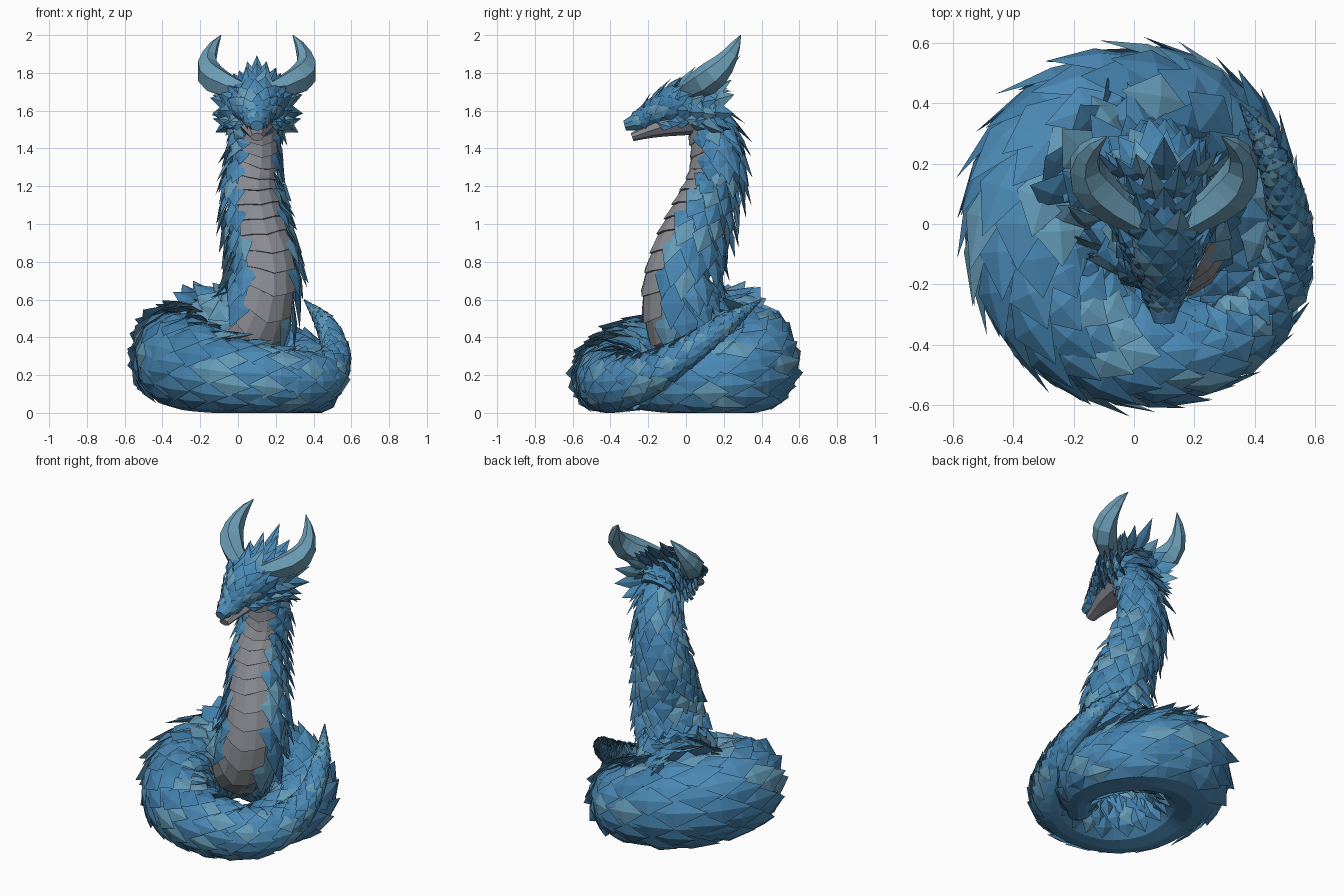
import bpy, bmesh, math, random
from mathutils import Vector as V

if "Cube" in bpy.data.objects:
    bpy.data.objects.remove(bpy.data.objects["Cube"])
random.seed(4)


def material(name, rgb):
    m = bpy.data.materials.new(name)
    m.diffuse_color = (*rgb, 1)
    m.use_nodes = True
    m.node_tree.nodes["Principled BSDF"].inputs["Base Color"].default_value = m.diffuse_color
    return m


BLUES = [material("blue_mid", (0.07, 0.25, 0.46)), material("blue_deep", (0.055, 0.215, 0.41)),
         material("blue_pale", (0.13, 0.33, 0.48))]
HORN = [material("horn_blue", (0.15, 0.34, 0.47))]
GREY = [material("belly_grey", (0.25, 0.26, 0.29))]
EYE = [material("eye_dark", (0.02, 0.04, 0.05))]


def finish(bm, name, mats):
    for v in bm.verts:
        v.co.z = max(v.co.z, 0)
    bmesh.ops.recalc_face_normals(bm, faces=bm.faces)
    me = bpy.data.meshes.new(name)
    bm.to_mesh(me)
    bm.free()
    for m in mats:
        me.materials.append(m)
    ob = bpy.data.objects.new(name, me)
    bpy.context.collection.objects.link(ob)
    return ob


class Path:
    """Smooth tapering body line; points are x, y, z, radius."""
    def __init__(self, pts, back, tall=1.0):
        self.back, self.tall = V(back), tall
        q = [V(p) for p in pts]
        q = [2 * q[0] - q[1]] + q + [2 * q[-1] - q[-2]]
        self.s = []
        for i in range(1, len(q) - 2):
            a, b, c, d = q[i - 1:i + 3]
            for k in range(20):
                t = k / 20
                self.s.append(0.5 * (2 * b + (c - a) * t + (2 * a - 5 * b + 4 * c - d) * t * t
                                     + (3 * b - a - 3 * c + d) * t ** 3))
        self.s.append(q[-2])
        self.cum = [0]
        for a, b in zip(self.s, self.s[1:]):
            self.cum.append(self.cum[-1] + (b.xyz - a.xyz).length)
        self.length = self.cum[-1]

    def at(self, d):
        d = min(max(d, 0), self.length)
        i = 0
        while i < len(self.s) - 2 and self.cum[i + 1] < d:
            i += 1
        f = (d - self.cum[i]) / max(self.cum[i + 1] - self.cum[i], 1e-6)
        p = self.s[i].lerp(self.s[i + 1], f)
        j, k = max(i - 2, 0), min(i + 3, len(self.s) - 1)
        t = (self.s[k].xyz - self.s[j].xyz).normalized()
        return p.xyz, max(p.w, 0.002), t

    def surf(self, d, th, extra=0):
        """Point and normal on the skin; th = 0 is the back, pi the belly."""
        p, r, t = self.at(d)
        up = (self.back - t * self.back.dot(t)).normalized()
        side = t.cross(up)
        n = up * math.cos(th) + side * math.sin(th)
        off = up * math.cos(th) * self.tall + side * math.sin(th)
        return p + off * r + n * extra, n


def tube(name, path, mats, rings=30, sides=12):
    bm = bmesh.new()
    rows = [[bm.verts.new(path.surf(path.length * i / rings, 2 * math.pi * k / sides)[0])
             for k in range(sides)] for i in range(rings + 1)]
    for a, b in zip(rows, rows[1:]):
        for k in range(sides):
            bm.faces.new((a[k], a[(k + 1) % sides], b[(k + 1) % sides], b[k]))
    bm.faces.new(rows[0])
    bm.faces.new(rows[-1])
    return finish(bm, name, mats)


def leaf(bm, p, tip, n, w, h):
    """One ridged, pointed scale."""
    t = tip - p
    b = t.cross(n).normalized() * w / 2
    a, l, r, m, u, e = [bm.verts.new(c) for c in (
        p, p + t * 0.5 + b, p + t * 0.5 - b, p + t * 0.5 + n * h, p + t * 0.5 - n * h * 0.5, tip)]
    tone = random.choice((0, 0, 1, 2))
    for f in ((a, l, m), (a, m, r), (l, e, m), (m, e, r), (a, u, l), (a, r, u), (l, u, e), (u, r, e)):
        bm.faces.new(f).material_index = tone


def scales(name, path, arc, size, lift, start=0.0, pack=0.62, clear=-1):
    """Staggered rows of scales along a body line; none hang below the clear height."""
    bm = bmesh.new()
    d, row = start, 0
    while d < path.length - 0.03:
        r = path.at(d)[1]
        L = size * r + 0.035
        gap = max(pack * L, 0.02)
        n_half = max(2, round(arc * r / gap))
        step = arc / n_half
        for k in range(-n_half, n_half + row % 2):
            th = (k + (0 if row % 2 else 0.5)) * step
            dd = d + random.uniform(-0.12, 0.12) * L
            p, n = path.surf(dd, th, -0.006)
            if p.z < clear and n.z < 0.1:
                continue
            # scales flatten out towards the underside and the tail tip
            up = lift * L * (0.6 + 0.4 * math.cos(th * 0.8)) * random.uniform(0.7, 1.25) * min(1, r / .11)
            tip, _ = path.surf(dd + L * 1.1, th + random.uniform(-.06, .06), up)
            leaf(bm, p, tip, n, step * r * 1.45, 0.11 * L)
        d += 0.45 * L
        row += 1
    return finish(bm, name, BLUES)


# Coiled body ending in the raised tail
coil = Path([(.2, -.27, .12, .09), (.36, -.08, .15, .135), (.36, .15, .165, .165), (.21, .33, .21, .195),
             (-.02, .36, .265, .215), (-.23, .265, .29, .225), (-.34, .02, .29, .21),
             (-.29, -.23, .245, .2), (-.1, -.395, .195, .172), (.14, -.425, .165, .148),
             (.35, -.345, .15, .122), (.475, -.18, .2, .092), (.515, 0, .31, .066),
             (.465, .2, .46, .046), (.35, .4, .6, .002)], (0, 0, 1), 1.15)
tube("coil_body", coil, BLUES, 60, 14)
scales("coil_scales", coil, 2.25, 0.8, 0.32)

# Upright neck, its base sinking into the coil at the back left
neck = Path([(.1, .0, 1.62, .11), (.1, .12, 1.52, .11), (.09, .165, 1.36, .118), (.07, .145, 1.2, .13),
             (.1, .065, 1.0, .15), (.14, -.015, .8, .162), (.13, -.05, .6, .167), (.06, .0, .44, .18),
             (-.06, .12, .39, .21), (-.21, .22, .35, .23)], (-.25, 1, .3))
tube("neck", neck, BLUES, 36, 12)
scales("neck_scales", neck, 2.3, 0.85, 0.56, 0.08, 0.56, 0.42)

# Overlapping belly plates with a shallow V at the centre
bm = bmesh.new()
d, step = 0.1, 0.088
while d < 1.4:
    cols = [c / 2 for c in range(-2, 3)]
    rows = []
    for ahead, extra in ((0, .008), (step * 1.1, .02), (step * 1.1, -.01)):
        rows.append([bm.verts.new(neck.surf(d + ahead + .035 * (1 - abs(c)), math.pi + c * .8,
                                            extra + .008 * (1 - abs(c)))[0]) for c in cols])
    for a, b in zip(rows, rows[1:]):
        for k in range(4):
            bm.faces.new((a[k], a[k + 1], b[k + 1], b[k]))
    d += step
finish(bm, "belly_plates", GREY)

# Head and wedge-shaped lower jaw
HX = 0.1
head = Path([(HX, -.325, 1.52, .035), (HX, -.29, 1.53, .05), (HX, -.22, 1.555, .065),
             (HX, -.14, 1.6, .1), (HX, -.05, 1.63, .125), (HX, .06, 1.64, .135),
             (HX, .16, 1.58, .11)], (0, 0, 1), 0.78)
tube("head", head, BLUES, 12, 10)
scales("head_scales", head, 1.9, 0.6, 0.5, 0.03)
jaw = Path([(HX, -.285, 1.46, .036), (HX, -.22, 1.482, .052), (HX, -.12, 1.515, .085),
            (HX, .03, 1.54, .11)], (0, 0, 1), 0.62)
tube("jaw", jaw, GREY, 6, 8)

# Ruff of spikes around the back of the head
bm = bmesh.new()
for y, reach, count in ((-.07, .10, 10), (-.01, .13, 11), (.05, .15, 12), (.12, .14, 11)):
    for k in range(count):
        th = (k / (count - 1) - 0.5) * 4.3
        out = V((math.sin(th), 0, math.cos(th)))
        p = V((HX + out.x * .1, y, 1.61 + out.z * .085))
        long = reach * (1.3 if abs(th) < .25 else 1) * random.uniform(.8, 1.1)
        tip = p + out * long + V((0, long * .9, 0.01))
        leaf(bm, p, tip, (out - V((0, .9, 0))).normalized(), .09, .018)
finish(bm, "head_ruff", BLUES)

# Paired parts: horns, brow ridges, eyes, cheek spikes
for s, tag in ((-1, "left"), (1, "right")):
    horn = Path([(HX + s * x, y, z, r) for x, y, z, r in (
        (.06, .0, 1.69, .05), (.15, .05, 1.73, .062), (.23, .12, 1.77, .075), (.26, .18, 1.825, .062),
        (.255, .225, 1.88, .045), (.23, .26, 1.94, .028), (.19, .29, 2.0, .002))], (0, -.5, 1), 1.1)
    tube(tag + "_horn", horn, HORN, 8, 6)
    bm = bmesh.new()
    for i in range(4):
        p = V((HX + s * (.03 + .022 * i), -.21 + .035 * i, 1.615 + .022 * i))
        leaf(bm, p, p + V((s * .06, .1, .055)), V((s * .3, -.5, .8)).normalized(), .055, .016)
    for i in range(5):
        p = V((HX + s * (.07 + .012 * i), -.15 + .045 * i, 1.53 + .012 * (i % 2)))
        leaf(bm, p, p + V((s * (.06 + .014 * i), .08, -.02 + .012 * i)), V((s, -.5, .3)).normalized(), .055, .014)
    finish(bm, tag + "_brow_and_cheek_spikes", BLUES)
    bm = bmesh.new()
    bmesh.ops.create_icosphere(bm, subdivisions=1, radius=.02)
    bmesh.ops.translate(bm, verts=bm.verts, vec=(HX + s * .074, -.178, 1.602))
    finish(bm, tag + "_eye", EYE)
